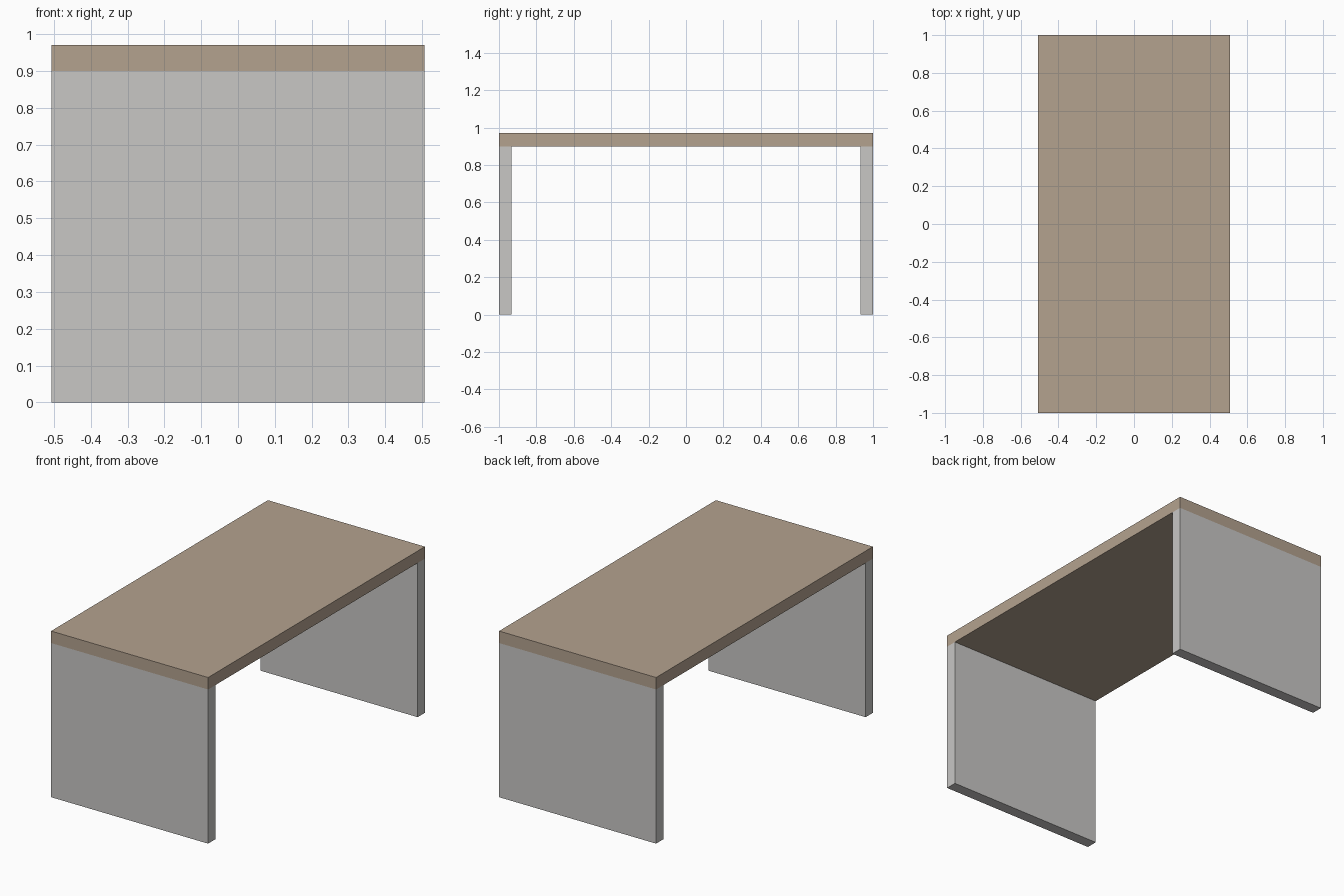
import bpy

if "Cube" in bpy.data.objects:
    bpy.data.objects.remove(bpy.data.objects["Cube"])

WIDTH, LENGTH = 1.014, 2.0
LEG_HEIGHT, TOP_HEIGHT, LEG_THICK = 0.90, 0.97, 0.067


def material(name, rgb):
    mat = bpy.data.materials.new(name)
    mat.diffuse_color = (*rgb, 1.0)
    mat.use_nodes = True
    mat.node_tree.nodes["Principled BSDF"].inputs["Base Color"].default_value = mat.diffuse_color
    return mat


def box(name, size, centre, mat):
    bpy.ops.mesh.primitive_cube_add(size=1, location=centre)
    obj = bpy.context.object
    obj.name = name
    obj.scale = size
    bpy.ops.object.transform_apply(location=False, rotation=False, scale=True)
    obj.data.materials.append(mat)
    return obj


wood = material("tan wood", (0.456, 0.361, 0.275))
grey = material("light grey", (0.578, 0.571, 0.558))

# Table top slab
box("table_top", (WIDTH, LENGTH, TOP_HEIGHT - LEG_HEIGHT),
    (0, 0, (TOP_HEIGHT + LEG_HEIGHT) / 2), wood)

# Panel legs, flush with both ends
for name, side in (("front_leg", -1), ("back_leg", 1)):
    box(name, (WIDTH, LEG_THICK, LEG_HEIGHT),
        (0, side * (LENGTH - LEG_THICK) / 2, LEG_HEIGHT / 2), grey)
